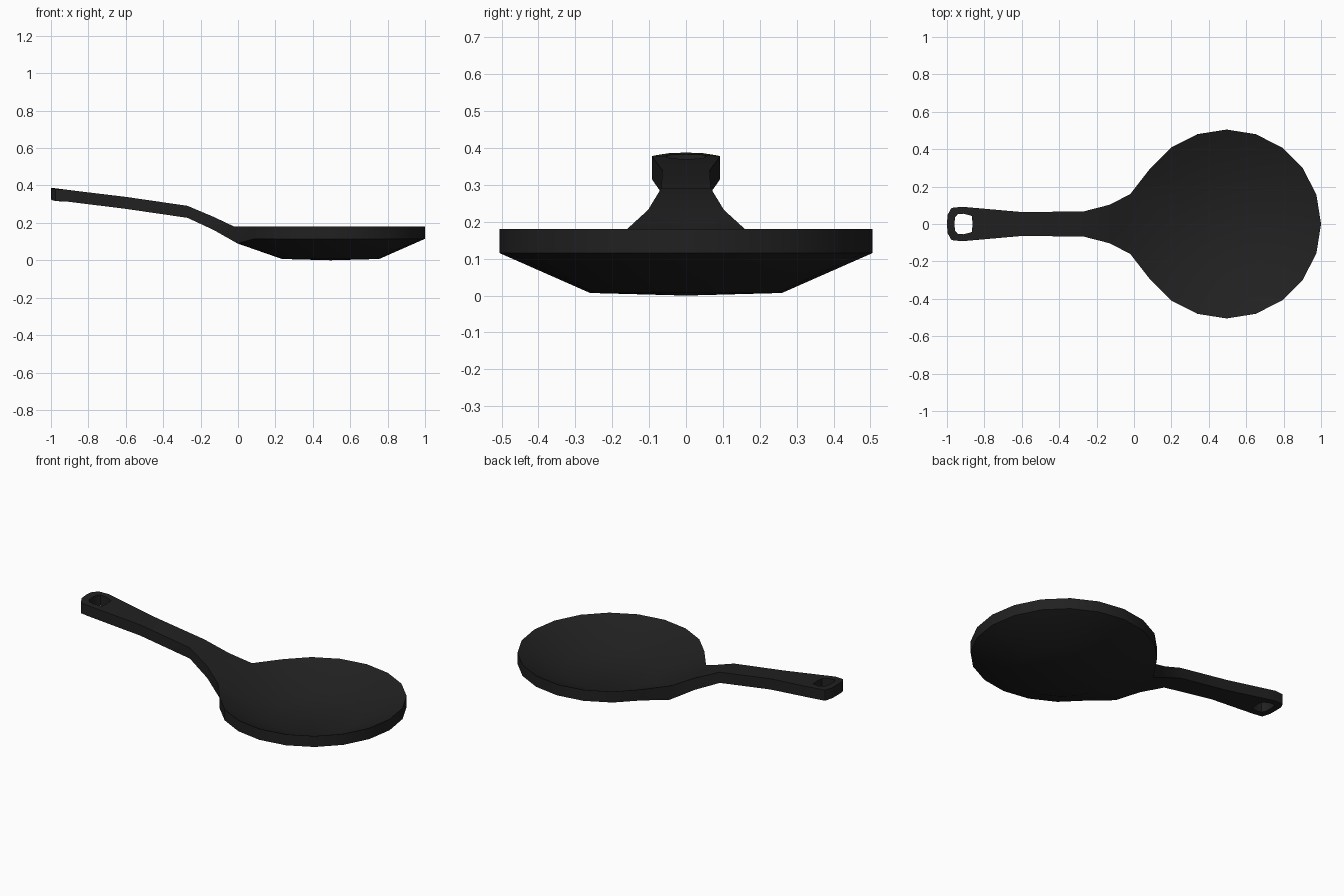
import bpy, bmesh, math

if "Cube" in bpy.data.objects:
    bpy.data.objects.remove(bpy.data.objects["Cube"])

bm = bmesh.new()
N, CX = 20, 0.495

def ring(r, z):
    return [bm.verts.new((CX + r * math.cos(2 * math.pi * i / N),
                          r * math.sin(2 * math.pi * i / N), z)) for i in range(N)]

def bridge(a, b, skip=()):
    n = len(a)
    for i in range(n):
        if i not in skip:
            j = (i + 1) % n
            bm.faces.new((a[i], a[j], b[j], b[i]))

def cap(r, z):
    c = bm.verts.new((CX, 0, z))
    for i in range(N):
        bm.faces.new((r[i], r[(i + 1) % N], c))

# shallow pan bowl: outer base, outer slope, wall, inner slope, floor
profile = [(0.26, 0.007), (0.505, 0.115), (0.505, 0.18), (0.26, 0.071)]
rings = [ring(r, z) for r, z in profile]
cap(rings[0], 0.0)
cap(rings[-1], 0.064)
for k in range(len(rings) - 1):
    bridge(rings[k], rings[k + 1], skip=(9, 10) if k == 1 else ())

# open wall section where the handle joins
low, high = rings[1][9:12], rings[2][9:12]
for row, x, z in ((low, -0.003, 0.09), (high, -0.02, 0.18)):
    for v, y in zip(row, (0.16, 0, -0.16)):
        v.co = (x, y, z)
section = high + low[::-1]

# handle stations: x, half width, bottom z, top z
for x, w, zb, zt in [(-0.13, 0.103, 0.162, 0.232), (-0.27, 0.067, 0.227, 0.291),
                     (-0.60, 0.064, 0.275, 0.339), (-0.85, 0.086, 0.306, 0.369)]:
    new = [bm.verts.new((x, y, zt)) for y in (w, 0, -w)]
    new += [bm.verts.new((x, y, zb)) for y in (-w, 0, w)]
    bridge(section, new)
    section = new

# handle tip: frame around the hanging hole, slightly lower at the corners
def mirrored(pts):
    return pts + [(x, -y) for x, y in pts[-2:0:-1]]

outer = mirrored([(-0.85, 0), (-0.85, 0.086), (-0.92, 0.092),
                  (-0.976, 0.086), (-0.997, 0.048), (-1, 0)])
hole = mirrored([(-0.863, 0), (-0.867, 0.043), (-0.91, 0.055),
                 (-0.943, 0.052), (-0.957, 0.035), (-0.96, 0)])

def tip_loop(pts, z0):
    return [bm.verts.new((x, y, z0 - 0.125 * (x + 0.85)
                          - (0.7 * y * y if x < -0.96 else 0))) for x, y in pts]

out_t, out_b = tip_loop(outer, 0.369), tip_loop(outer, 0.306)
in_t, in_b = tip_loop(hole, 0.369), tip_loop(hole, 0.306)
bridge(out_t, in_t)
bridge(in_b, out_b)
bridge(in_t, in_b)
bridge(out_b, out_t, skip=(0, len(outer) - 1))

bmesh.ops.remove_doubles(bm, verts=bm.verts, dist=0.0005)
bmesh.ops.recalc_face_normals(bm, faces=bm.faces)

mesh = bpy.data.meshes.new("frying_pan")
bm.to_mesh(mesh)
bm.free()
pan = bpy.data.objects.new("frying_pan", mesh)
bpy.context.collection.objects.link(pan)

# dark cast iron
iron = bpy.data.materials.new("cast_iron")
iron.diffuse_color = (0.015, 0.015, 0.015, 1)
iron.use_nodes = True
iron.node_tree.nodes["Principled BSDF"].inputs["Base Color"].default_value = iron.diffuse_color
mesh.materials.append(iron)

bpy.context.view_layer.objects.active = pan
pan.select_set(True)
bpy.ops.object.shade_smooth_by_angle(angle=math.radians(35))
